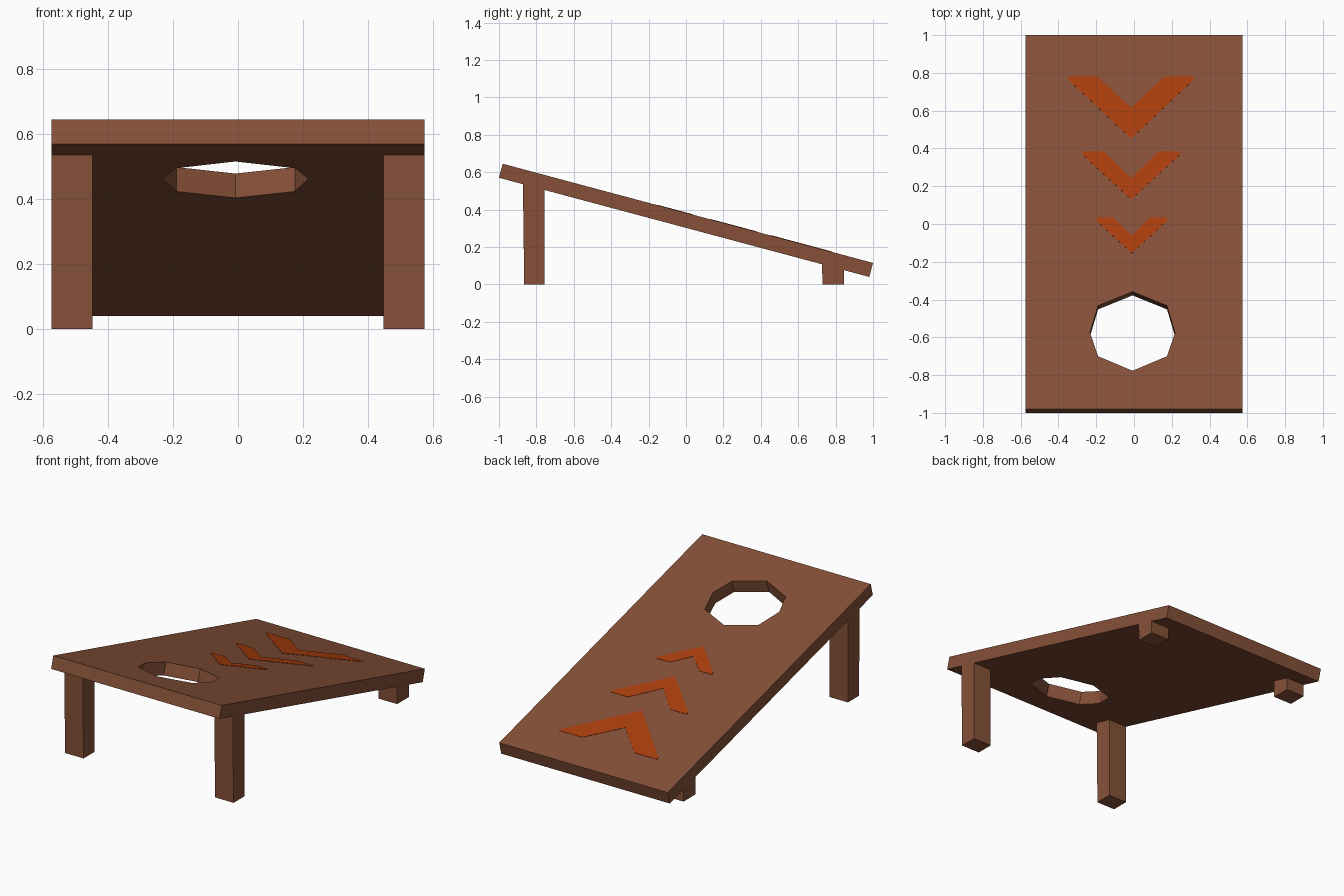
import bpy, bmesh
from mathutils import Vector

if "Cube" in bpy.data.objects:
    bpy.data.objects.remove(bpy.data.objects["Cube"])

SLOPE = -0.2677
NORMAL = Vector((0, -SLOPE, 1)).normalized()
THICK = 0.0776
HALF_W = 0.575


def material(name, rgb):
    m = bpy.data.materials.new(name)
    m.diffuse_color = (*rgb, 1)
    m.use_nodes = True
    m.node_tree.nodes["Principled BSDF"].inputs["Base Color"].default_value = m.diffuse_color
    return m


brown = material("brown wood", (0.238, 0.081, 0.040))
orange = material("orange paint", (0.402, 0.047, 0.004))


def top_z(y):
    return 0.645 + SLOPE * (y + 0.98)


def under_z(y):
    return 0.57 + SLOPE * (y + 1.0)


def finish(bm, name, mat):
    bmesh.ops.recalc_face_normals(bm, faces=bm.faces)
    mesh = bpy.data.meshes.new(name)
    bm.to_mesh(mesh)
    bm.free()
    mesh.materials.append(mat)
    obj = bpy.data.objects.new(name, mesh)
    bpy.context.collection.objects.link(obj)
    return obj


def sloped_slab(name, loops, lift, thick, mat):
    """Fill plan outlines (later loops are holes) on the ramp plane and thicken."""
    bm = bmesh.new()
    edges = []
    for loop in loops:
        vs = [bm.verts.new(Vector((x, y, top_z(y))) + NORMAL * lift) for x, y in loop]
        edges += [bm.edges.new((vs[i - 1], vs[i])) for i in range(len(vs))]
    bmesh.ops.triangle_fill(bm, edges=edges, use_beauty=True, normal=NORMAL)
    ext = bmesh.ops.extrude_face_region(bm, geom=bm.faces[:], use_keep_orig=True)
    moved = [g for g in ext["geom"] if isinstance(g, bmesh.types.BMVert)]
    bmesh.ops.translate(bm, verts=moved, vec=-NORMAL * thick)
    return finish(bm, name, mat)


# Tilted board with an eight-sided hole
outline = [(-HALF_W, -0.98), (HALF_W, -0.98), (HALF_W, 1.0), (-HALF_W, 1.0)]
hole = [(-0.008, -0.358), (0.175, -0.432), (0.217, -0.575), (0.175, -0.70),
        (-0.008, -0.777), (-0.19, -0.70), (-0.233, -0.575), (-0.19, -0.432)]
sloped_slab("board", [outline, hole], 0, THICK, brown)

# Painted chevrons: centre x, top y, outer half width, inner half width, notch y, tip y
chevrons = {
    "large_chevron": (-0.016, 0.78, 0.333, 0.178, 0.615, 0.452),
    "medium_chevron": (-0.015, 0.383, 0.259, 0.143, 0.242, 0.13),
    "small_chevron": (-0.012, 0.035, 0.19, 0.10, -0.06, -0.155),
}
for name, (cx, top, outer, inner, notch, tip) in chevrons.items():
    pts = [(cx - outer, top), (cx - outer + 0.005, top - 0.02), (cx, tip),
           (cx + outer - 0.005, top - 0.02), (cx + outer, top),
           (cx + inner, top), (cx, notch), (cx - inner, top)]
    sloped_slab(name, [pts], 0.002, 0.004, orange)

# Legs, cut at the top to meet the slanted underside
legs = {"front": (-0.865, -0.757, -0.872), "back": (0.73, 0.845, 0.727)}
for end, (y0, y1, y0_top) in legs.items():
    for side, s in (("left", -1), ("right", 1)):
        bm = bmesh.new()
        quad = [(y0, 0), (y1, 0), (y1, under_z(y1)), (y0_top, under_z(y0_top))]
        face = bm.faces.new([bm.verts.new((s * 0.449, y, z)) for y, z in quad])
        ext = bmesh.ops.extrude_face_region(bm, geom=[face], use_keep_orig=True)
        moved = [g for g in ext["geom"] if isinstance(g, bmesh.types.BMVert)]
        bmesh.ops.translate(bm, verts=moved, vec=(s * (HALF_W - 0.449), 0, 0))
        finish(bm, f"{end}_{side}_leg", brown)
